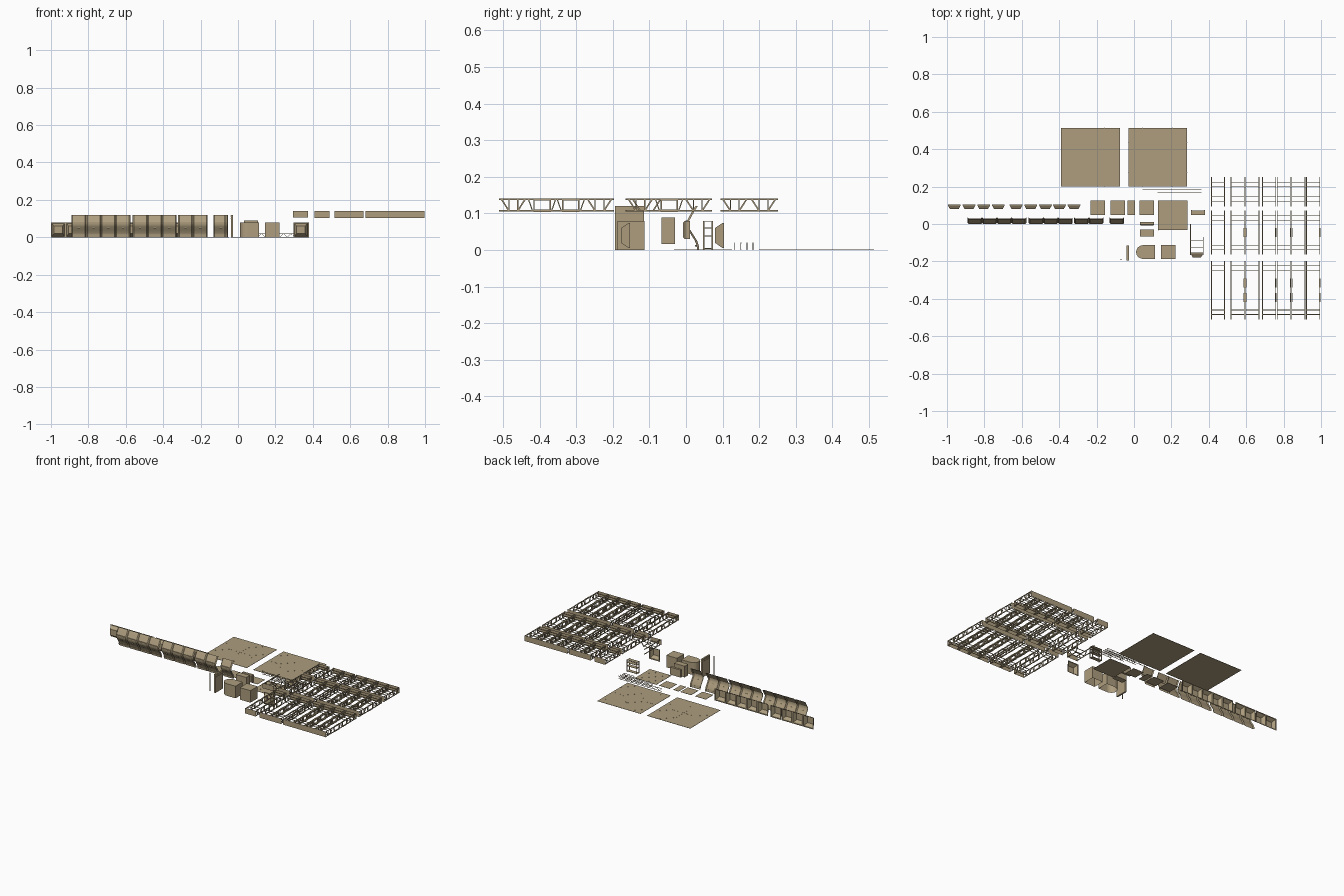
import bpy, bmesh, math
from mathutils import Matrix, Vector

if "Cube" in bpy.data.objects:
    bpy.data.objects.remove(bpy.data.objects["Cube"])

U = 0.0785          # module size of the kit
tan = bpy.data.materials.new("tan_paint")
tan.diffuse_color = (0.42, 0.34, 0.21, 1)
tan.use_nodes = True
tan.node_tree.nodes["Principled BSDF"].inputs["Base Color"].default_value = tan.diffuse_color


def finish(bm, name):
    me = bpy.data.meshes.new(name)
    bm.to_mesh(me)
    bm.free()
    me.materials.append(tan)
    ob = bpy.data.objects.new(name, me)
    bpy.context.collection.objects.link(ob)
    return ob


def box(bm, x0, x1, y0, y1, z0, z1):
    m = Matrix.Translation(((x0 + x1) / 2, (y0 + y1) / 2, (z0 + z1) / 2))
    bmesh.ops.create_cube(bm, size=1, matrix=m @ Matrix.Diagonal((x1 - x0, y1 - y0, z1 - z0, 1)))


def bar(bm, p, q, t, h=None):
    p, q = Vector(p), Vector(q)
    d = q - p
    m = Matrix.Translation((p + q) / 2) @ d.to_track_quat('X', 'Z').to_matrix().to_4x4()
    bmesh.ops.create_cube(bm, size=1, matrix=m @ Matrix.Diagonal((d.length, t, h or t, 1)))


def quad(bm, pts):
    bm.faces.new([bm.verts.new(p) for p in pts])


# Floor tiles with panel seams, seams given in modules from the tile centre
def tile(name, cx, cy, w, d, seams=()):
    bm = bmesh.new()
    box(bm, cx - w / 2, cx + w / 2, cy - d / 2, cy + d / 2, 0, 0.0015)
    for a, b, c, e in seams:
        bar(bm, (cx + a * U, cy + b * U, 0.0015), (cx + c * U, cy + e * U, 0.0015), 0.004, 0.001)
    finish(bm, name)


cross = [(-1, 0, 1, 0), (0, -1, 0, 1), (-2, 1, -1, 0), (-2, -1, -1, 0), (1, 0, 2, 1),
         (1, 0, 2, -1), (0, 1, 1, 2), (0, -1, 1, -2)]
diamond = []
for s in (-1, 1):
    diamond.append((s, 0, 2 * s, 0))
    for t in (-1, 1):
        diamond += [(s, 0, 0, t), (2 * s, t, s, 2 * t)]
tile("floor_tile_cross", -0.233, 0.357, 4 * U, 4 * U, cross)
tile("floor_tile_diamond", 0.127, 0.357, 4 * U, 4 * U, diamond)
tile("floor_tile_diagonal", 0.207, 0.046, 2 * U, 2 * U,
     [(-1, 0, 0, 1), (-1, -1, 1, 1), (0, -1, 1, 0)])
for i, (x, w) in enumerate([(-0.193, 0.077), (-0.086, 0.077), (-0.015, 0.04), (0.069, 0.077)]):
    tile("small_floor_tile_%d" % (i + 1), x, 0.087, w, 0.077)

# Curved wall panels: open shells, 4, 3, 2 and 1 modules long
PROFILE = [(0.03, 0), (0.029, 0.012), (0.024, 0.026), (0.015, 0.04), (0.005, 0.056),
           (0.0, 0.066), (0.0, 0.076), (0.005, 0.084), (0.011, 0.095), (0.018, 0.108), (0.026, 0.12)]


def wall(name, x0, n):
    bm = bmesh.new()
    for k in range(n):
        xs = [x0 + k * U + d for d in (0, 0.006, U - 0.006, U)]
        rows = [[bm.verts.new((x, y + o, z)) for x, o in zip(xs, (0.006, 0, 0, 0.006))]
                for y, z in PROFILE]
        for a, b in zip(rows, rows[1:]):
            for i in range(3):
                bm.faces.new((a[i], a[i + 1], b[i + 1], b[i]))
        # belt trims and a small vent on every module
        for z, y in ((0.079, 0.001), (0.012, 0.027)):
            box(bm, xs[1], xs[2], y - 0.002, y + 0.002, z - 0.002, z + 0.002)
        box(bm, xs[1] + 0.027, xs[2] - 0.027, 0.003, 0.009, 0.046, 0.052)
    finish(bm, name)
    ob = bpy.context.collection.objects[name]
    bpy.ops.object.select_all(action='DESELECT')
    ob.select_set(True)
    bpy.context.view_layer.objects.active = ob
    bpy.ops.object.shade_smooth_by_angle(angle=math.radians(32))


for n, x in ((4, -0.89), (3, -0.563), (2, -0.32), (1, -0.131)):
    wall("curved_wall_%d" % n, x, n)


# Bay panels: a flat frame with a tapered pocket, open at the back
def bay(name, x0, yb, n):
    bm = bmesh.new()
    for k in range(n):
        cx = x0 + (k + 0.5) * U
        loops = []
        for hw, z0, z1, y in ((0.039, 0, 0.079, yb), (0.034, 0.005, 0.074, yb),
                              (0.034, 0.005, 0.074, yb - 0.004), (0.023, 0.02, 0.06, yb - 0.025)):
            loops.append([bm.verts.new((cx + sx * hw, y, z)) for sx, z in
                          ((-1, z0), (1, z0), (1, z1), (-1, z1))])
        for a, b in zip(loops, loops[1:]):
            for i in range(4):
                j = (i + 1) % 4
                bm.faces.new((a[i], a[j], b[j], b[i]))
        bm.faces.new(loops[-1])
    finish(bm, name)


for n, x in ((4, -1.0), (3, -0.67), (2, -0.438)):
    bay("bay_panel_%d" % n, x, 0.104, n)
bay("bay_panel_1", 0.297, -0.153, 1)


# Ceiling trusses: rails, braced end modules, hooped middle modules, end plates
ZB, ZT = 0.107, 0.138


def truss(name, x0, y0, w, l):
    bm = bmesh.new()
    y1 = y0 + l * U
    for k in range(w):
        xa, xb = x0 + k * U + 0.004, x0 + (k + 1) * U - 0.004
        for x in (xa, xb):
            for z in (ZB, ZT):
                box(bm, x - 0.002, x + 0.002, y0, y1, z - 0.002, z + 0.002)
            for j in range(l):
                c = y0 + (j + 0.5) * U
                for s in (-1, 1):
                    if j in (0, l - 1):
                        bar(bm, (x, c + s * 0.012, ZB), (x, c + s * 0.032, ZT), 0.004)
                        bar(bm, (x, c + s * 0.012, ZB), (x, c + s * 0.012, ZT), 0.003)
                    else:
                        bar(bm, (x, c + s * 0.022, ZB), (x, c + s * 0.022, ZT), 0.004)
                        z = ZT if s > 0 else ZB
                        bar(bm, (x, c - 0.024, z), (x, c + 0.024, z), 0.006)
                        bar(bm, (x, c + s * 0.026, ZB), (x, c + s * 0.037, ZT), 0.003)
        for j in {0, l - 1}:
            c = y0 + (j + 0.5) * U
            for s in (-1, 1):
                for z in (ZB, ZT):
                    bar(bm, (xa, c + s * 0.012, z), (xb, c + s * 0.012, z), 0.003)
    for y in (y0, y1):
        quad(bm, [(x0, y, ZB - 0.003), (x0 + w * U, y, ZB - 0.003),
                  (x0 + w * U, y, ZT + 0.003), (x0, y, ZT + 0.003)])
    finish(bm, name)


for l, y in ((4, -0.511), (3, -0.164), (2, 0.094)):
    for w, x in ((1, 0.41), (2, 0.515), (4, 0.683)):
        truss("truss_%dx%d" % (w, l), x, y, w, l)

# Corner truss with one long and one short rail
bm = bmesh.new()
for z in (ZB, ZT):
    bar(bm, (0.302, -0.165, z), (0.302, 0, z), 0.004)
    bar(bm, (0.37, -0.165, z), (0.37, -0.085, z), 0.004)
    for y in (-0.09, -0.125):
        bar(bm, (0.302, y, z), (0.37, y, z), 0.003)
for x in (0.302, 0.37):
    for y, s in ((-0.09, 1), (-0.125, -1)):
        bar(bm, (x, y, ZB), (x, y + s * 0.02, ZT), 0.004)
quad(bm, [(0.295, -0.165, ZB), (0.375, -0.165, ZB), (0.375, -0.165, ZT + 0.003), (0.295, -0.165, ZT + 0.003)])
finish(bm, "corner_truss")


# Open-bottomed blocks extruded from a plan outline
def block(name, plan, z0, z1):
    bm = bmesh.new()
    lo = [bm.verts.new((x, y, z0)) for x, y in plan]
    hi = [bm.verts.new((x, y, z1)) for x, y in plan]
    for i in range(len(plan)):
        j = (i + 1) % len(plan)
        bm.faces.new((lo[i], lo[j], hi[j], hi[i]))
    bm.faces.new(hi)
    finish(bm, name)


arc = [(0.05 - 0.039 * math.cos(t), -0.15 + 0.037 * math.sin(t))
       for t in [math.radians(90 - 180 * i / 10) for i in range(11)]]
block("rounded_block", arc + [(0.113, -0.187), (0.113, -0.113)], 0, 0.079)
block("square_block", [(0.144, -0.187), (0.221, -0.187), (0.221, -0.113), (0.144, -0.113)], 0, 0.079)

# Wall cabinets
bm = bmesh.new()
box(bm, 0.031, 0.107, -0.067, -0.03, 0.016, 0.089)
finish(bm, "large_cabinet")
bm = bmesh.new()
box(bm, 0.031, 0.107, -0.008, 0.011, 0.03, 0.079)
bmesh.ops.bevel(bm, geom=[e for e in bm.edges if all(v.co.y < 0 for v in e.verts)],
                offset=0.005, segments=1, affect='EDGES')
finish(bm, "small_cabinet")

# End wall turned sideways, and a corner post
bm = bmesh.new()
box(bm, -0.038, -0.028, -0.194, -0.115, 0, 0.12)
for z in (0.1, 0.112):
    box(bm, -0.04, -0.026, -0.194, -0.115, z, z + 0.004)
finish(bm, "end_wall")
bm = bmesh.new()
box(bm, -0.073, -0.068, -0.192, -0.187, 0, 0.12)
finish(bm, "corner_post")

# Storage rack
bm = bmesh.new()
for x in (0.307, 0.377):
    for y in (0.049, 0.072):
        box(bm, x - 0.002, x + 0.002, y - 0.002, y + 0.002, 0, 0.079)
for z in (0.004, 0.038, 0.06, 0.077):
    box(bm, 0.305, 0.379, 0.048, 0.073, z - 0.001, z + 0.001)
finish(bm, "storage_rack")

# Low lattice rails of growing length
for n in range(1, 5):
    bm = bmesh.new()
    y, x1 = 0.117 + 0.0165 * n, 0.361
    x0 = x1 - n * U
    for z in (0.001, 0.019):
        bar(bm, (x0, y, z), (x1, y, z), 0.002)
    step = U / 4
    for i in range(4 * n):
        za, zb = (0.001, 0.019) if i % 2 else (0.019, 0.001)
        bar(bm, (x0 + i * step, y, za), (x0 + (i + 1) * step, y, zb), 0.0018)
    finish(bm, "lattice_rail_%d" % n)
